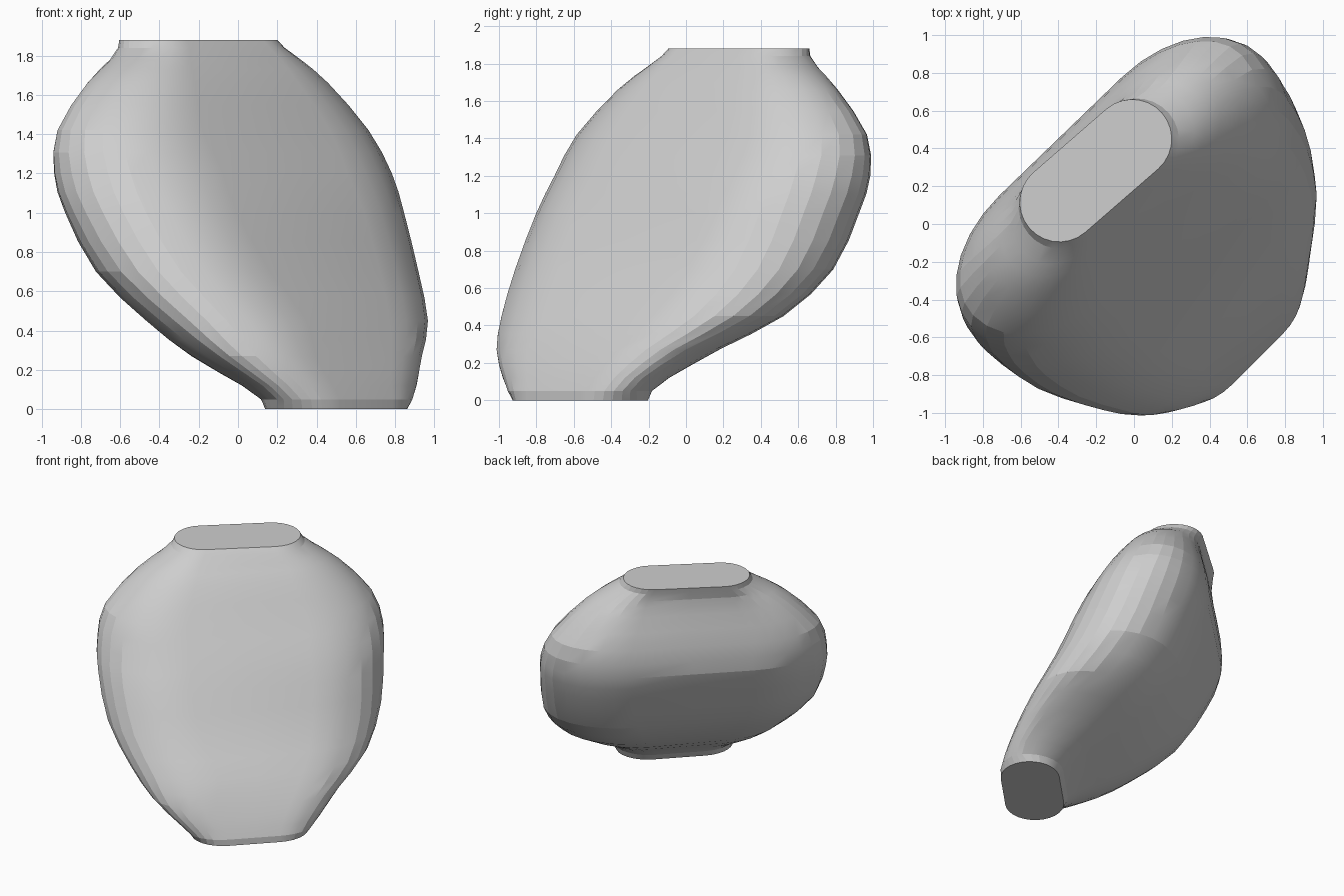
import bpy
import bmesh
import math
from mathutils import Vector

cube = bpy.data.objects.get("Cube")
if cube:
    bpy.data.objects.remove(cube, do_unlink=True)

# One plain clay colour
clay = bpy.data.materials.new("pale_grey_clay")
clay.use_nodes = True
colour = (0.62, 0.62, 0.62, 1.0)
clay.diffuse_color = colour
clay.node_tree.nodes["Principled BSDF"].inputs["Base Color"].default_value = colour

END_STEPS = 14   # segments around each rounded end

# Stations: height, centre x, centre y, half width, end length,
# front depth, back depth, turn in degrees
STATIONS = [
    (0.00, 0.50, -0.565, 0.43, 0.24, 0.215, 0.215, 45),
    (0.05, 0.525, -0.59, 0.46, 0.27, 0.18, 0.28, 45),
    (0.12, 0.50, -0.57, 0.53, 0.32, 0.186, 0.345, 45),
    (0.27, 0.392, -0.457, 0.70, 0.42, 0.272, 0.45, 46),
    (0.45, 0.272, -0.252, 0.89, 0.57, 0.395, 0.49, 48),
    (0.70, 0.10, -0.065, 1.02, 0.61, 0.47, 0.48, 47),
    (1.00, -0.025, 0.07, 1.06, 0.60, 0.485, 0.45, 45),
    (1.20, -0.085, 0.15, 1.06, 0.62, 0.47, 0.43, 44),
    (1.42, -0.14, 0.205, 0.99, 0.54, 0.41, 0.35, 44),
    (1.66, -0.16, 0.23, 0.76, 0.40, 0.30, 0.27, 43),
    (1.78, -0.16, 0.24, 0.58, 0.27, 0.22, 0.25, 42),
    (1.84, -0.185, 0.265, 0.49, 0.22, 0.218, 0.225, 41),
    (1.88, -0.2025, 0.2825, 0.465, 0.21, 0.21, 0.21, 41),
]


def blend(a, b, c, d):
    """Midpoint of a smooth curve between stations b and c."""
    return tuple((9 * (q + r) - p - s) / 16 for p, q, r, s in zip(a, b, c, d))


def section(z, cx, cy, width, end, front, back, turn):
    """Flat-sided section with two rounded ends, turned to the long axis."""
    points = []
    for side in (1, -1):
        for i in range(END_STEPS + 1):
            t = math.pi * i / END_STEPS - math.pi / 2
            u = side * (width - end + end * math.cos(t))
            v = side * math.sin(t)
            points.append((u, v * (back if v > 0 else front)))
        points.append((0, back if side > 0 else -front))
    ca, sa = math.cos(math.radians(turn)), math.sin(math.radians(turn))
    return [Vector((cx + u * ca - v * sa, cy + u * sa + v * ca, z)) for u, v in points]


# Add a smooth in-between section along the belly
levels = []
for i, station in enumerate(STATIONS):
    levels.append(station)
    if 2 <= i <= 9:
        levels.append(blend(*STATIONS[i - 1:i + 3]))

# Leaning flask body: skin the sections and cap both ends
bm = bmesh.new()
rings = [[bm.verts.new(p) for p in section(*level)] for level in levels]
for low, high in zip(rings, rings[1:]):
    n = len(low)
    for j in range(n):
        k = (j + 1) % n
        bm.faces.new((low[j], low[k], high[k], high[j]))
bm.faces.new(list(reversed(rings[0])))
bm.faces.new(rings[-1])
bmesh.ops.recalc_face_normals(bm, faces=bm.faces)

mesh = bpy.data.meshes.new("flask_body")
bm.to_mesh(mesh)
bm.free()
mesh.materials.append(clay)
body = bpy.data.objects.new("flask_body", mesh)
bpy.context.collection.objects.link(body)

# Soften only the shallow facets
bpy.context.view_layer.objects.active = body
body.select_set(True)
bpy.ops.object.shade_smooth_by_angle(angle=math.radians(12))
